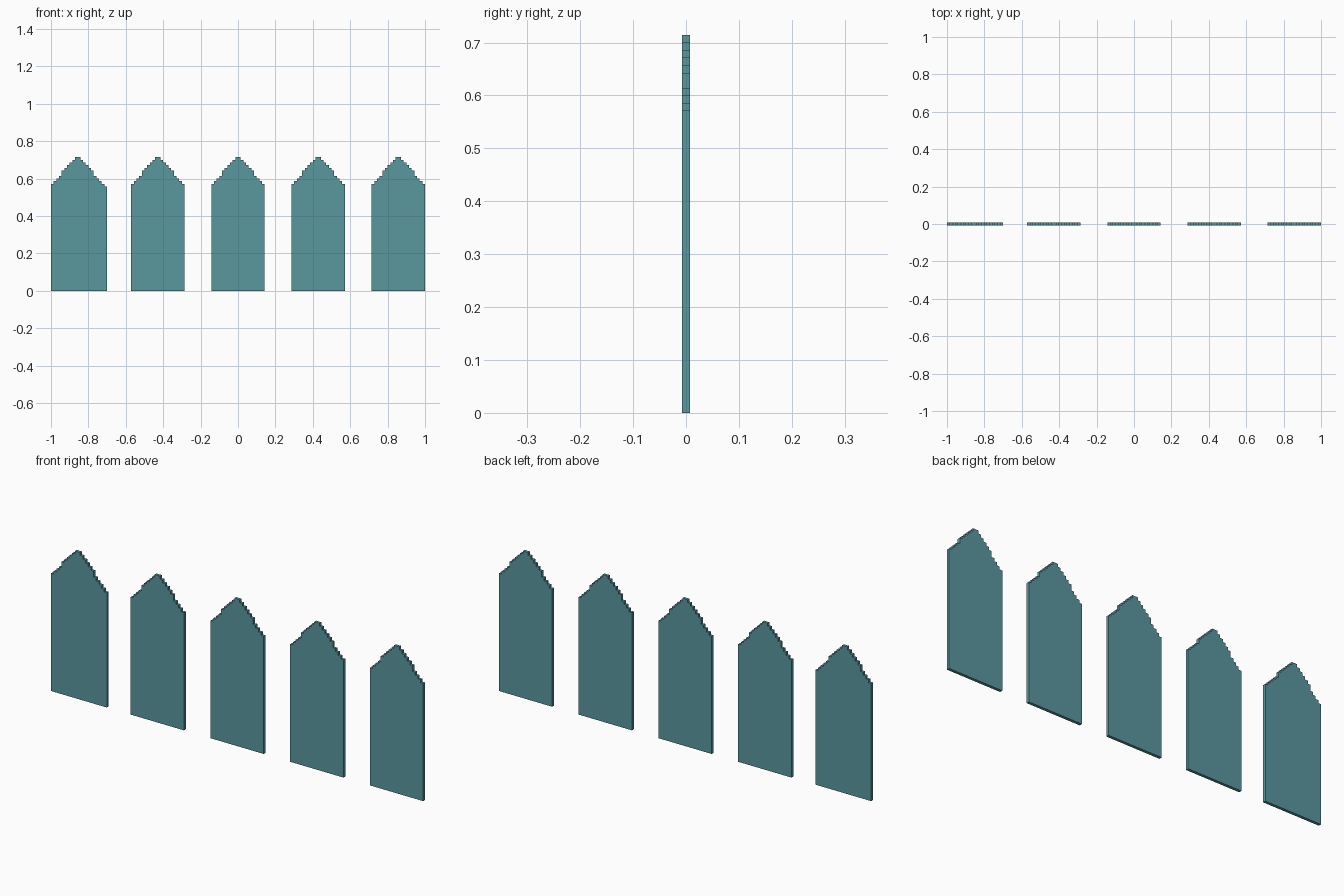
import bpy
import bmesh

if "Cube" in bpy.data.objects:
    bpy.data.objects.remove(bpy.data.objects["Cube"])

V = 1 / 70            # one voxel step of the stepped outline
HALF_SLOPE = [40, 41, 42, 43, 45, 46, 47, 48, 49, 50]   # column heights up to the peak

teal = bpy.data.materials.new("teal")
teal.diffuse_color = (0.102, 0.314, 0.347, 1)
teal.use_nodes = True
teal.node_tree.nodes["Principled BSDF"].inputs["Base Color"].default_value = teal.diffuse_color


def picket(name, left, columns):
    """Flat board with a stepped top, one height per column."""
    outline = [(left, 0)]
    for i, h in enumerate(columns):
        outline += [(left + i, h), (left + i + 1, h)]
    outline.append((left + len(columns), 0))
    # drop repeated points where neighbouring columns are level
    pts = [p for i, p in enumerate(outline) if p != outline[i - 1]]

    bm = bmesh.new()
    face = bm.faces.new([bm.verts.new((x * V, -V / 2, z * V)) for x, z in pts])
    ext = bmesh.ops.extrude_face_region(bm, geom=[face], use_keep_orig=True)
    verts = [g for g in ext["geom"] if isinstance(g, bmesh.types.BMVert)]
    bmesh.ops.translate(bm, verts=verts, vec=(0, V, 0))
    bmesh.ops.recalc_face_normals(bm, faces=bm.faces)
    bmesh.ops.triangulate(bm, faces=[f for f in bm.faces if len(f.verts) > 4])
    mesh = bpy.data.meshes.new(name)
    bm.to_mesh(mesh)
    bm.free()
    mesh.materials.append(teal)
    bpy.context.collection.objects.link(bpy.data.objects.new(name, mesh))


# Row of five pickets; the first has one extra, lower column on its right edge
for n in range(5):
    columns = HALF_SLOPE + HALF_SLOPE[::-1]
    if n == 0:
        columns = columns + [39]
    picket(f"fence_picket_{n + 1}", -70 + 30 * n, columns)
